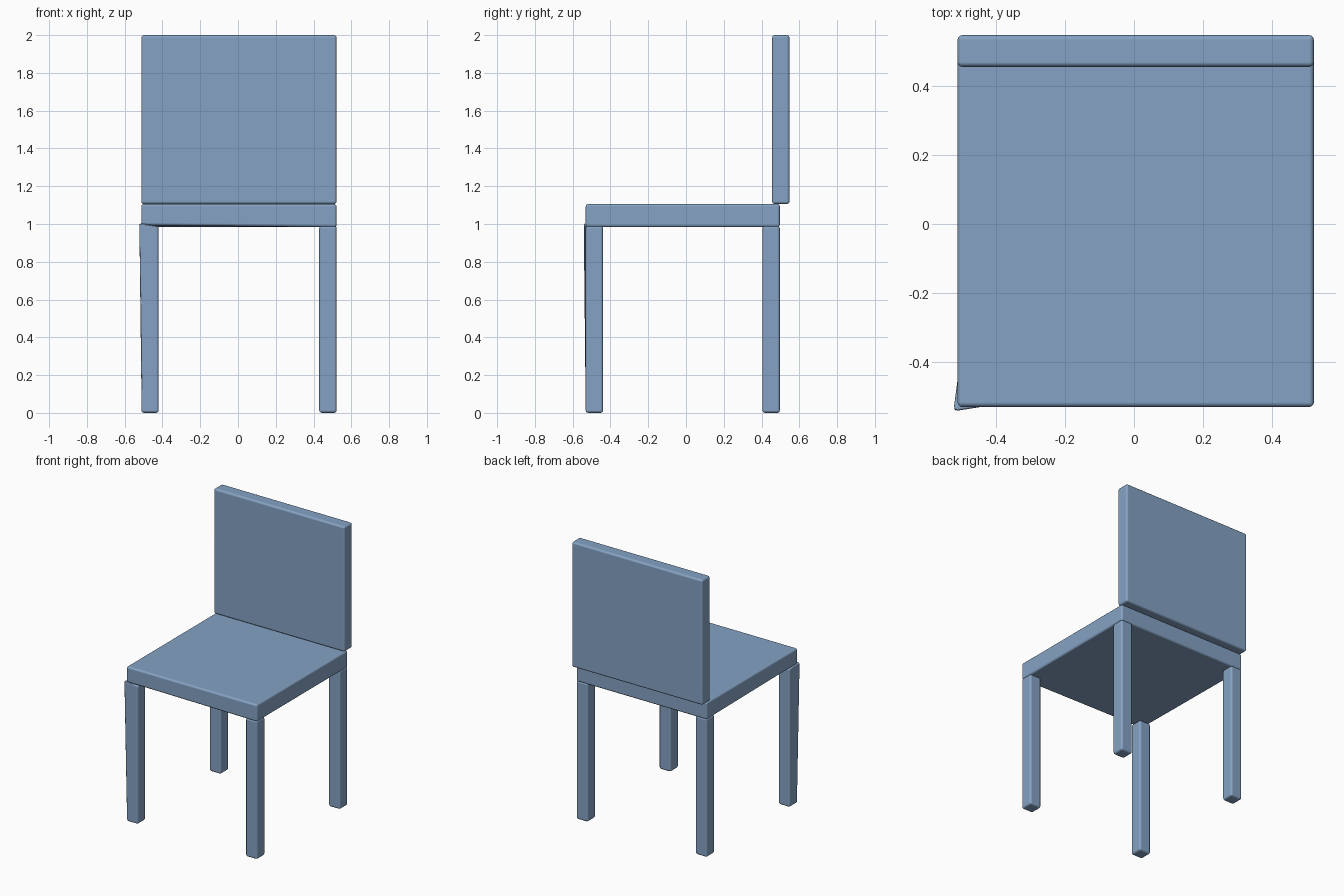
import bpy, bmesh
from mathutils import Vector

if "Cube" in bpy.data.objects:
    bpy.data.objects.remove(bpy.data.objects["Cube"])

blue = bpy.data.materials.new("slate_blue")
blue.diffuse_color = (0.234, 0.363, 0.548, 1)
blue.use_nodes = True
blue.node_tree.nodes["Principled BSDF"].inputs["Base Color"].default_value = blue.diffuse_color


def box(name, lo, hi, corner_shift=None, late_shift=None, bevel=0.014):
    """Softly bevelled box; shifts move a corner before / after bevelling."""
    lo, hi = Vector(lo), Vector(hi)
    bm = bmesh.new()
    bmesh.ops.create_cube(bm, size=1)
    for v in bm.verts:
        v.co = Vector([lo[i] if v.co[i] < 0 else hi[i] for i in range(3)])
    if corner_shift:
        corner, offset = map(Vector, corner_shift)
        for v in bm.verts:
            if (v.co - corner).length < 0.001:
                v.co += offset
    bmesh.ops.bevel(bm, geom=bm.edges[:], offset=bevel, segments=3,
                    profile=0.5, affect='EDGES', clamp_overlap=True)
    if late_shift:
        corner, offset = map(Vector, late_shift)
        for v in bm.verts:
            if (v.co - corner).length < bevel * 1.2:
                v.co += offset
    bmesh.ops.recalc_face_normals(bm, faces=bm.faces[:])
    for f in bm.faces:
        f.smooth = True
    mesh = bpy.data.meshes.new(name)
    bm.to_mesh(mesh)
    bm.free()
    mesh.materials.append(blue)
    obj = bpy.data.objects.new(name, mesh)
    bpy.context.collection.objects.link(obj)
    # Large faces stay evenly shaded, only the bevels blend
    obj.modifiers.new("even_shading", 'WEIGHTED_NORMAL').weight = 100
    return obj


X0, X1 = -0.512, 0.522
Y0, Y1 = -0.531, 0.497
LEG, LEG_TOP = 0.092, 0.99

# Seat, its underside slightly higher at the front left corner
box("seat", (X0, Y0, 0.983), (X1, Y1, 1.106),
    corner_shift=((X0, Y0, 0.983), (0, 0, 0.01)))

# Backrest standing on the rear edge of the seat
box("backrest", (X0, 0.456, 1.106), (X1, 0.548, 2.0))

# Legs; the front left one has its outer top corner pulled outwards
for side, x in (("left", X0), ("right", X1 - LEG)):
    for end, y in (("front", Y0), ("back", Y1 - LEG)):
        pulled = None
        if side == "left" and end == "front":
            pulled = ((X0, Y0, LEG_TOP), (-0.012, -0.012, 0.014))
        box(f"{end}_{side}_leg", (x, y, 0), (x + LEG, y + LEG, LEG_TOP),
            late_shift=pulled)
